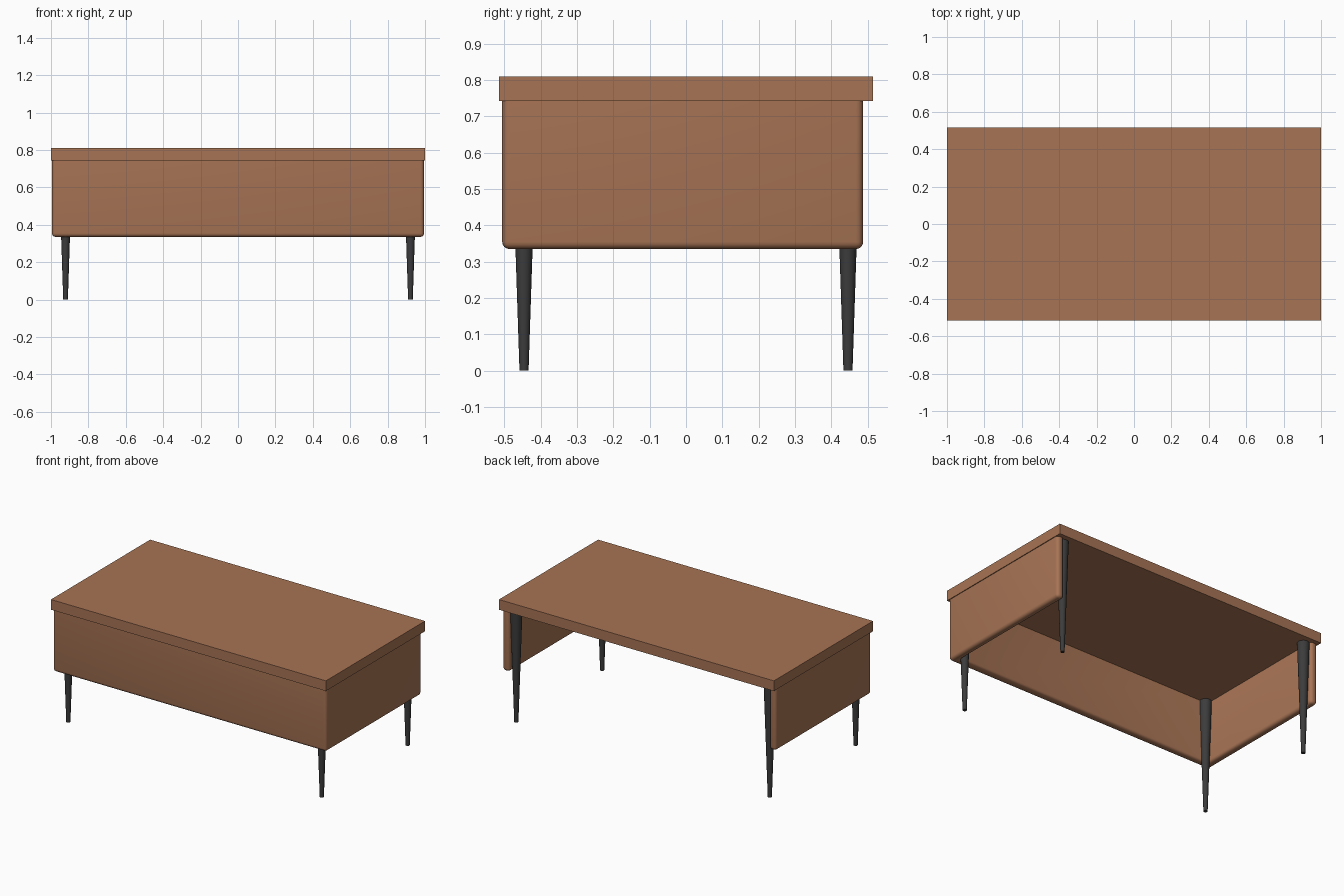
import bpy, bmesh

if "Cube" in bpy.data.objects:
    bpy.data.objects.remove(bpy.data.objects["Cube"])

TOP_Z, UNDER_Z, PANEL_Z = 0.81, 0.743, 0.335


def material(name, color):
    m = bpy.data.materials.new(name)
    m.diffuse_color = color
    m.use_nodes = True
    m.node_tree.nodes["Principled BSDF"].inputs["Base Color"].default_value = m.diffuse_color
    return m


wood = material("wood", (0.39, 0.175, 0.09, 1))
black = material("dark_metal", (0.045, 0.045, 0.047, 1))


# flat table top
bpy.ops.mesh.primitive_cube_add(size=1, location=(0, 0, (TOP_Z + UNDER_Z) / 2))
top = bpy.context.object
top.name = "table_top"
top.scale = (2.0, 1.03, TOP_Z - UNDER_Z)
bpy.ops.object.transform_apply(location=False, rotation=False, scale=True)
top.data.materials.append(wood)

# U-shaped skirt: front panel and two side panels, open at the back
W, F, B, T = 0.995, -0.506, 0.488, 0.05
half = [(W, F), (W, B), (W - T, B), (W - T, F + T)]
outline = half + [(-x, y) for x, y in reversed(half)]
bm = bmesh.new()
face = bm.faces.new([bm.verts.new((x, y, PANEL_Z)) for x, y in outline])
ext = bmesh.ops.extrude_face_region(bm, geom=[face])
for v in ext["geom"]:
    if isinstance(v, bmesh.types.BMVert):
        v.co.z = UNDER_Z
bmesh.ops.recalc_face_normals(bm, faces=bm.faces)
# round every edge except the rim touching the top
edges = [e for e in bm.edges if min(v.co.z for v in e.verts) < UNDER_Z - 0.01]
bmesh.ops.bevel(bm, geom=edges, offset=0.02, segments=4, profile=0.5,
                affect='EDGES', clamp_overlap=True)
mesh = bpy.data.meshes.new("skirt_panels")
bm.to_mesh(mesh)
bm.free()
skirt = bpy.data.objects.new("skirt_panels", mesh)
bpy.context.collection.objects.link(skirt)
mesh.materials.append(wood)
bpy.ops.object.select_all(action='DESELECT')
skirt.select_set(True)
bpy.context.view_layer.objects.active = skirt
bpy.ops.object.shade_smooth_by_angle()

# tapered legs, running from the floor to the underside of the top
for y, yname in ((-0.446, "front"), (0.446, "back")):
    for x, xname in ((-0.922, "left"), (0.922, "right")):
        bpy.ops.mesh.primitive_cone_add(vertices=24, radius1=0.0125, radius2=0.037,
                                        depth=UNDER_Z, location=(x, y, UNDER_Z / 2))
        leg = bpy.context.object
        leg.name = f"{yname}_{xname}_leg"
        leg.data.materials.append(black)
        bpy.ops.object.shade_smooth_by_angle()
